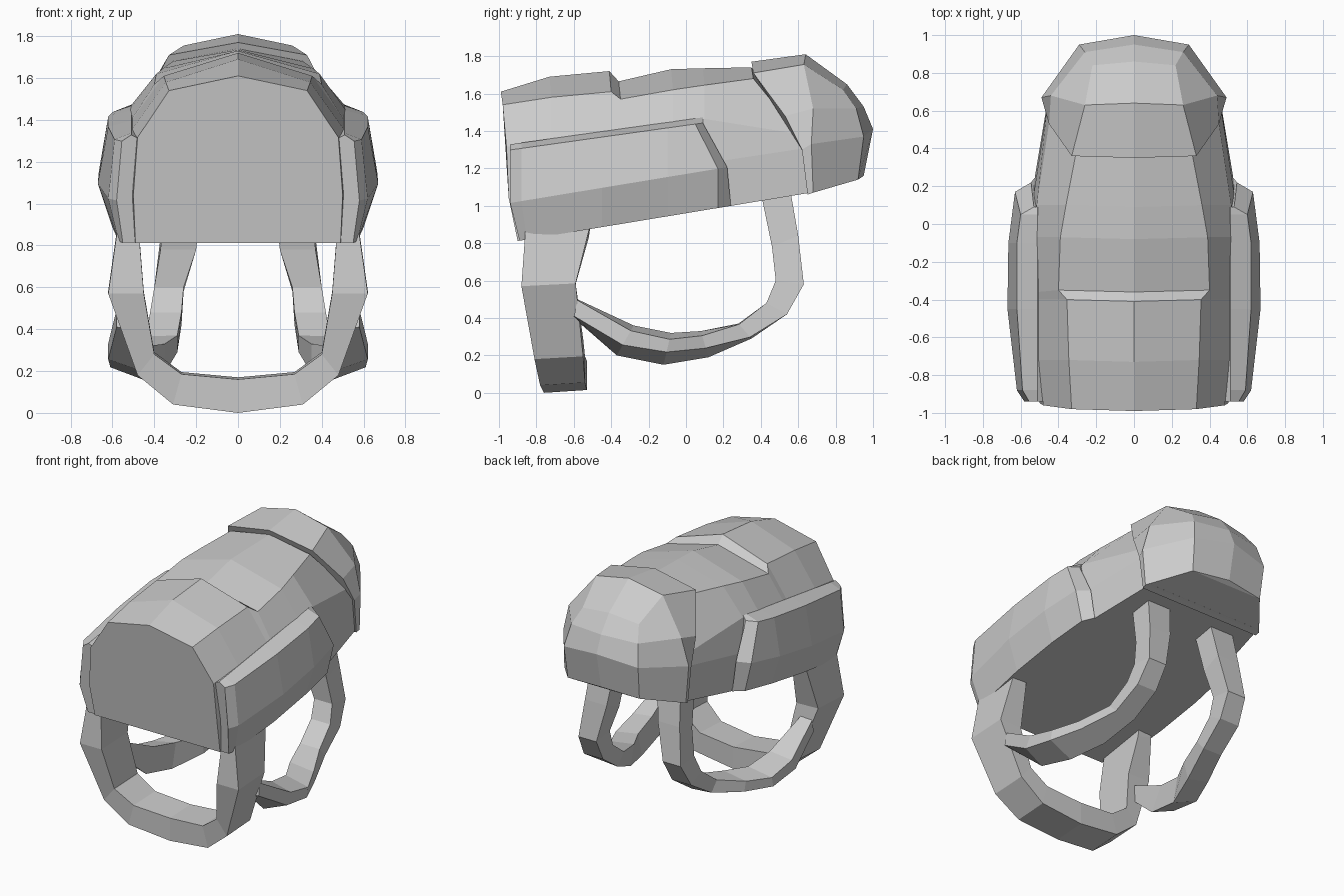
import bpy, bmesh


def loft(name, rings, mirror=False):
    """Skin closed rings of points, cap both ends, optionally mirror in x."""
    bm = bmesh.new()
    vs = [[bm.verts.new(p) for p in r] for r in rings]
    n = len(rings[0])
    for a, b in zip(vs, vs[1:]):
        for i in range(n):
            j = (i + 1) % n
            bm.faces.new((a[i], a[j], b[j], b[i]))
    bm.faces.new(vs[0])
    bm.faces.new(vs[-1])
    bmesh.ops.remove_doubles(bm, verts=bm.verts, dist=0.002)
    bmesh.ops.recalc_face_normals(bm, faces=bm.faces)
    me = bpy.data.meshes.new(name)
    bm.to_mesh(me)
    bm.free()
    ob = bpy.data.objects.new(name, me)
    bpy.context.collection.objects.link(ob)
    if mirror:
        ob.modifiers.new("mirror", 'MIRROR')
    return ob


def symmetric(half):
    """Half outline ending on the centre line -> full ring."""
    return half + [(-x, y, z) for x, y, z in reversed(half[:-1])]


def rim(y):
    return 0.96 + 0.165 * y


def shoulder(y):
    return 1.45 + 0.14 * y - 0.3 * max(0, y - 0.1)


# main shell with stepped crown: y low, y shoulder, y crown, x low, x crown, z crown, z centre
core = []
for yl, ys, yc, xl, xc, zc, zt in [
        (-.90, -.96, -.98, .50, .33, 1.54, 1.61),
        (-.72, -.72, -.72, .53, .345, 1.58, 1.69),
        (-.40, -.40, -.40, .53, .355, 1.61, 1.72),
        (-.36, -.36, -.35, .53, .40, 1.57, 1.665),
        (-.07, -.07, -.07, .54, .39, 1.62, 1.73),
        (.25, .10, .10, .535, .36, 1.645, 1.735),
        (.70, .60, .36, .46, .31, 1.68, 1.74)]:
    core.append(symmetric([
        (xl - .01, yl, rim(yl)), (xl, yl + .8 * (ys - yl), rim(yl) + .23),
        (xl - .02, ys, shoulder(ys)), (xc, yc, zc), (0, yc - .01, zt)]))
loft("shell", core)

# faceted rear dome
loft("rear_dome", [symmetric(h) for h in (
    [(.47, .65, 1.06), (.475, .62, 1.3), (.45, .53, 1.48), (.33, .36, 1.71), (0, .35, 1.77)],
    [(.475, .68, 1.07), (.49, .67, 1.33), (.44, .68, 1.52), (.26, .63, 1.755), (0, .64, 1.81)],
    [(.28, .92, 1.14), (.29, .95, 1.37), (.26, .91, 1.52), (.22, .84, 1.62), (0, .86, 1.65)],
    [(0, .95, 1.16), (0, 1.0, 1.41), (0, .95, 1.53), (0, .86, 1.65), (0, .86, 1.65)])])

# raised side panels: y bottom, y wide, y top, x bottom, x wide, x top
panels = []
for yb, yw, yt, xb, xw, xt in [
        (-.89, -.94, -.94, .55, .58, .555),
        (-.85, -.88, -.88, .57, .62, .59),
        (-.45, -.45, -.45, .60, .67, .62),
        (-.10, -.10, -.10, .60, .665, .62),
        (.17, .17, .05, .58, .63, .60),
        (.24, .22, .09, .53, .545, .53)]:
    panels.append([(.45, yb, rim(yb)), (xb, yb, rim(yb)), (xw, yw, rim(yw) + .21),
                   (xt, yt, shoulder(yt) - .02), (.51, yt, shoulder(yt) + .01),
                   (.45, yt, shoulder(yt) - .02)])
loft("side_panel", panels, True)

# front chin loop: outer x, z, inner x, z, y front, y back
half = [(.57, .95, .47, .95, -.86, -.50), (.58, .85, .47, .82, -.86, -.52),
        (.62, .57, .45, .57, -.88, -.59), (.48, .18, .40, .28, -.81, -.55),
        (.31, .04, .27, .185, -.78, -.54), (0, 0, 0, .16, -.76, -.53)]
loop = half + [(-a, b, -c, d, e, f) for a, b, c, d, e, f in reversed(half[:-1])]
loft("front_loop", [[(a, e, b), (a, f, b + .015), (c, f, d + .01), (c, e, d)]
                    for a, b, c, d, e, f in loop])

# curved side straps: outer y, z, inner y, z, x inside, x outside, edge taper
straps = []
for oy, oz, iy, iz, x0, x1, t in [
        (.56, 1.07, .40, 1.07, .17, .35, 0), (.60, .84, .46, .78, .20, .37, 0),
        (.63, .58, .48, .60, .26, .40, 0), (.54, .42, .43, .48, .27, .42, 0),
        (.35, .29, .28, .37, .29, .44, .1), (.12, .19, .08, .33, .35, .53, .35),
        (-.12, .15, -.08, .32, .43, .61, .4), (-.37, .20, -.28, .36, .46, .62, .35),
        (-.60, .40, -.58, .50, .49, .58, .1)]:
    dy, dz = (iy - oy) * t, (iz - oz) * t
    straps.append([(x0, oy, oz), (x1, oy + dy, oz + dz),
                   (x1, iy - dy * .5, iz - dz * .5), (x0, iy, iz)])
loft("side_strap", straps, True)
